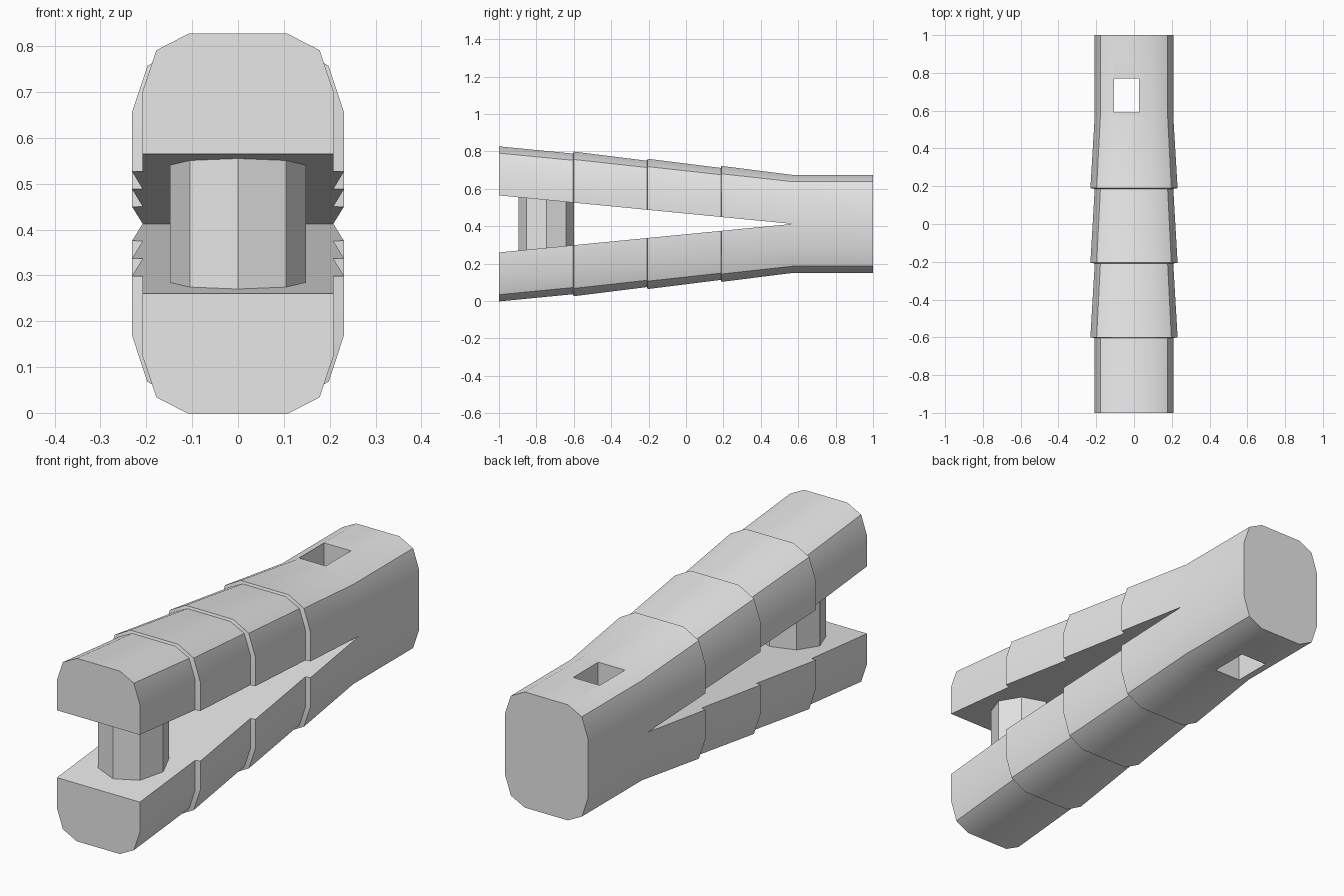
import bpy, bmesh

cube = bpy.data.objects.get("Cube")
if cube:
    bpy.data.objects.remove(cube, do_unlink=True)

MID = 0.4125          # height of the symmetry plane
HINGE, FRONT, BACK = 0.57, -1.0, 1.0
GAP = 0.1525          # half of the jaw opening at the front

grey = bpy.data.materials.new("light grey")
grey.use_nodes = True
grey.diffuse_color = (0.8, 0.8, 0.8, 1)
grey.node_tree.nodes["Principled BSDF"].inputs["Base Color"].default_value = (0.8, 0.8, 0.8, 1)


def opening(y):
    """Half height of the wedge-shaped gap at depth y."""
    return GAP * max(0, HINGE - y) / (HINGE - FRONT)


def make_object(name, bm):
    bmesh.ops.recalc_face_normals(bm, faces=bm.faces)
    mesh = bpy.data.meshes.new(name)
    bm.to_mesh(mesh)
    bm.free()
    mesh.materials.append(grey)
    obj = bpy.data.objects.new(name, mesh)
    bpy.context.collection.objects.link(obj)
    obj.location.z = MID
    return obj


def activate(obj):
    bpy.ops.object.select_all(action='DESELECT')
    obj.select_set(True)
    bpy.context.view_layer.objects.active = obj


def section(bm, y, flare):
    """Half profile of the body: flat underside, chamfered top."""
    lift = opening(y)
    wide = 1 + 0.11 * flare
    side = [(0.208, lift), (0.208, 0.137 + lift - 0.006 * flare),
            (0.178, 0.226 + lift + 0.005 * flare), (0.108, 0.262 + lift + 0.011 * flare)]
    ring = [(x * wide, z) for x, z in side]
    ring += [(-x, z) for x, z in reversed(ring)]
    return [bm.verts.new((x, y, z)) for x, z in ring]


# Body half: block at the back, then jaw with three flared segments
stations = [(BACK, 0), (HINGE, 0)]
for step in (0.19, -0.205, -0.6):
    stations += [(step, 1), (step - 0.004, 0)]
stations.append((FRONT, 0))

bm = bmesh.new()
rings = [section(bm, y, flare) for y, flare in stations]
for i, (a, b) in enumerate(zip(rings, rings[1:])):
    for k in range(len(a)):
        n = (k + 1) % len(a)
        if i == 0 and n == 0:
            continue      # solid block stays open at the symmetry plane
        bm.faces.new((a[k], a[n], b[n], b[k]))
bm.faces.new(rings[0])
bm.faces.new(rings[-1])
body = make_object("clip_body", bm)

mirror = body.modifiers.new("lower half", 'MIRROR')
mirror.use_axis = (False, False, True)
mirror.merge_threshold = 0.0005

# Square hole through the back block
bm = bmesh.new()
bmesh.ops.create_cube(bm, size=1)
bmesh.ops.scale(bm, vec=(0.134, 0.18, 2), verts=bm.verts)
bmesh.ops.translate(bm, vec=(-0.04, 0.68, 0), verts=bm.verts)
cutter = make_object("hole_cutter", bm)
cutter.hide_render = True

cut = body.modifiers.new("hole", 'BOOLEAN')
cut.operation = 'DIFFERENCE'
cut.solver = 'EXACT'
cut.object = cutter

activate(body)
bpy.ops.object.modifier_apply(modifier=mirror.name)
bpy.ops.object.modifier_apply(modifier=cut.name)
bpy.data.objects.remove(cutter, do_unlink=True)
bpy.ops.object.shade_smooth_by_angle(angle=0.52)

# Eight-sided post between the jaws, its ends following their slope
bm = bmesh.new()
bmesh.ops.create_cone(bm, cap_ends=True, segments=8, radius1=0.148, radius2=0.148, depth=1)
bmesh.ops.translate(bm, vec=(0, -0.747, 0), verts=bm.verts)
for v in bm.verts:
    v.co.z = (opening(v.co.y) + 0.002) * (1 if v.co.z > 0 else -1)
make_object("jaw_post", bm)
